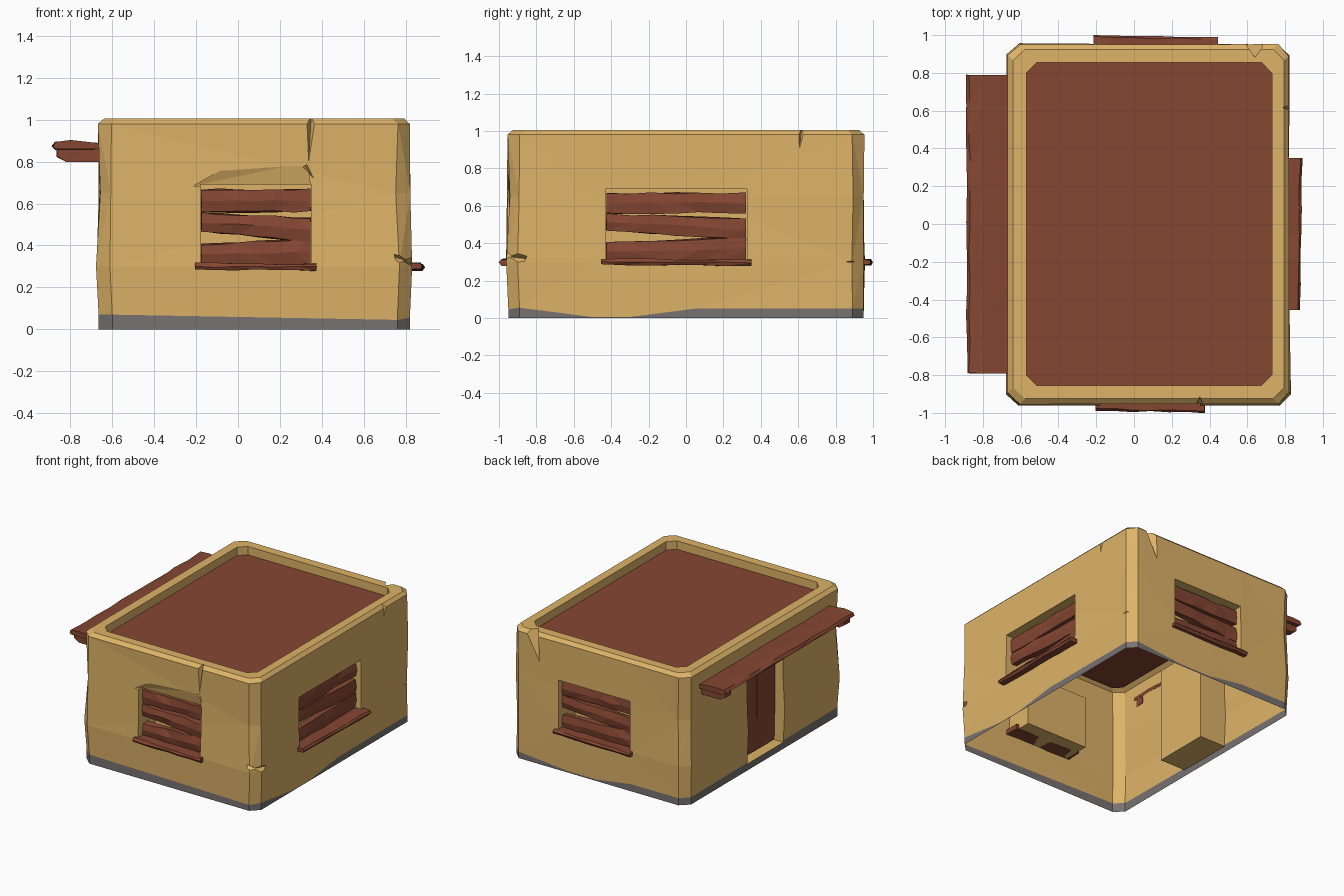
import bpy, bmesh, math, random
from mathutils import Matrix, Vector

random.seed(4)
if "Cube" in bpy.data.objects:
    bpy.data.objects.remove(bpy.data.objects["Cube"])


def material(name, rgb):
    m = bpy.data.materials.new(name)
    m.use_nodes = True
    m.diffuse_color = (*rgb, 1)
    node = next(n for n in m.node_tree.nodes if n.type == 'BSDF_PRINCIPLED')
    node.inputs["Base Color"].default_value = (*rgb, 1)
    node.inputs["Roughness"].default_value = 0.9
    return m


PLASTER = material("sandy plaster", (0.73, 0.45, 0.138))
STONE = material("grey footing", (0.19, 0.17, 0.168))
WOOD = material("red brown wood", (0.236, 0.062, 0.032))


def make_object(name, bm, mats=()):
    bmesh.ops.recalc_face_normals(bm, faces=bm.faces)
    mesh = bpy.data.meshes.new(name)
    bm.to_mesh(mesh)
    bm.free()
    for m in mats:
        mesh.materials.append(m)
    ob = bpy.data.objects.new(name, mesh)
    bpy.context.collection.objects.link(ob)
    return ob


def loft(bm, rings):
    """Closed solid through rings of equal length."""
    rows = [[bm.verts.new(p) for p in r] for r in rings]
    n = len(rows[0])
    faces = []
    for a, b in zip(rows, rows[1:]):
        for i in range(n):
            j = (i + 1) % n
            faces.append(bm.faces.new((a[i], a[j], b[j], b[i])))
    bm.faces.new(rows[0][::-1])
    bm.faces.new(rows[-1])
    return faces


# Each wall has a local frame: u along the wall, d outward, z up
def side(angle):
    rot = Matrix.Rotation(math.radians(angle), 3, 'Z')
    return lambda u, d, z: rot @ Vector((u, -d, z))


FRONT, RIGHT, BACK, LEFT = side(0), side(90), side(180), side(-90)

# Outer wall outline: x, y, height of the footing
OUTLINE = [(-.60, -.95, .07), (.76, -.95, .045), (.82, -.89, .055), (.82, -.5, .005),
           (.82, -.3, .005), (.82, .05, .05), (.82, .89, .05), (.76, .95, .05),
           (.35, .95, .012), (.1, .95, .012), (-.2, .95, .055), (-.60, .95, .055),
           (-.665, .89, .055), (-.665, -.89, .07)]
MID = 0.08
ROOF_Z = 0.94


def outline_ring(z, out=0.0, worn=0.0):
    pts = []
    for x, y, foot in OUTLINE:
        o = out
        if abs(x - MID) > .65 and abs(y) > .85:
            o += random.uniform(-worn, worn)
        pts.append((MID + (x - MID) * (1 + o / .74), y * (1 + o / .95),
                    foot if z is None else z))
    return pts


bm = bmesh.new()
side_faces = loft(bm, [outline_ring(0), outline_ring(None), outline_ring(.3, .004, .012),
                       outline_ring(.65, 0, .01), outline_ring(.98, 0, .005),
                       outline_ring(1.005, -.025)])
for f in side_faces[:len(OUTLINE)]:
    f.material_index = 1
bmesh.ops.triangulate(bm, faces=bm.faces)
walls = make_object("walls", bm, (PLASTER, STONE, WOOD))

cutters = []


def cutter(points):
    b = bmesh.new()
    for p in points:
        b.verts.new(p)
    bmesh.ops.convex_hull(b, input=b.verts)
    ob = make_object("cutter", b)
    ob.hide_render = True
    cutters.append(ob)


def pocket(frame, wall, u0, u1, z0, z1, depth=.2):
    cutter([frame(u, d, z) for u in (u0, u1) for z in (z0, z1)
            for d in (wall - depth, wall + .1)])


def crack(frame, wall, u, z, tip_u, tip_z, width, depth=.04):
    """Wedge notch, wide at (u, z), running out at the tip."""
    across = Vector((tip_z - z, u - tip_u)).normalized() * width
    cutter([frame(u + across.x, wall + .02, z + across.y),
            frame(u - across.x, wall + .02, z - across.y),
            frame(u, wall - depth, z), frame(tip_u, wall + .004, tip_z)])


# Sunken roof with clipped corners
x0, x1, yr, c = -.57, .73, .855, .055
octagon = [(x0 + c, -yr), (x1 - c, -yr), (x1, -yr + c), (x1, yr - c),
           (x1 - c, yr), (x0 + c, yr), (x0, yr - c), (x0, -yr + c)]
cutter([(x, y, z) for x, y in octagon for z in (ROOF_Z, 1.2)])

# Window and door recesses
WINDOWS = [("front", FRONT, .95, -.18, .35, .05),
           ("right", RIGHT, .82, -.43, .325, .07),
           ("back", BACK, .95, -.42, .19, .05)]
for _, frame, wall, u0, u1, _ in WINDOWS:
    pocket(frame, wall, u0, u1, .285, .69)
pocket(LEFT, .665, -.205, .235, .05, .78, .22)

# Worn lintel over the front window, and cracks
cutter([FRONT(u, d, z) for u, d, z in ((-.21, .925, .685), (.345, .925, .685), (-.21, 1, .685),
                                       (.345, 1, .685), (-.08, .952, .76), (.33, .952, .80))])
crack(FRONT, .95, .35, 1.03, .335, .76, .03)
crack(FRONT, .95, .32, .78, .375, .70, .022, .03)
crack(FRONT, .95, .86, .31, .70, .36, .04)
crack(RIGHT, .82, -.97, .33, -.79, .31, .04)
crack(RIGHT, .82, .62, 1.03, .605, .89, .03)
crack(RIGHT, .82, .98, .3, .83, .3, .035)
crack(BACK, .95, -.65, 1.04, -.58, .78, .07, .08)

for ob in cutters:
    mod = walls.modifiers.new("cut", 'BOOLEAN')
    mod.object = ob
    mod.operation = 'DIFFERENCE'
    mod.solver = 'EXACT'
graph = bpy.context.evaluated_depsgraph_get()
result = bpy.data.meshes.new_from_object(walls.evaluated_get(graph))
walls.modifiers.clear()
walls.data = result
for ob in cutters:
    bpy.data.objects.remove(ob)

# Open underside, roof surface coloured by height and direction
bm = bmesh.new()
bm.from_mesh(result)
bmesh.ops.delete(bm, geom=[f for f in bm.faces if all(v.co.z < .002 for v in f.verts)],
                 context='FACES')
for f in bm.faces:
    if f.normal.z > .95 and abs(f.calc_center_median().z - ROOF_Z) < .005:
        f.material_index = 2
bm.to_mesh(result)
bm.free()


def board(name, frame, u0, u1, start, end, parts=6, rough=.006):
    """Rough timber along u, blending between two (d, z) sections."""
    rings = []
    for k in range(parts + 1):
        t = k / parts
        ring = []
        for (d0, z0), (d1, z1) in zip(start, end):
            jig = [random.uniform(-rough, rough) for _ in range(3)]
            along = u0 + (u1 - u0) * t + jig[0] * (2 if 0 < k < parts else .3)
            ring.append(frame(along, d0 + (d1 - d0) * t + jig[1], z0 + (z1 - z0) * t + jig[2]))
        rings.append(ring)
    b = bmesh.new()
    loft(b, rings)
    bmesh.ops.triangulate(b, faces=b.faces)
    return make_object(name, b, (WOOD,))


def slab(back, front, low, high):
    """Section with a slightly raised middle on the outer face."""
    return [(back, low), (front - .01, low), (front, (low + high) / 2),
            (front - .01, high), (back, high)]


# Boarded windows with a sill
for name, frame, wall, u0, u1, reach in WINDOWS:
    b, f = wall - .09, wall - .035
    rows = [("top", .56, .668, .562, .668), ("middle", .468, .557, .418, .53),
            ("bottom", .308, .405, .308, .43)]
    for row, l0, h0, l1, h1 in rows:
        board(f"{name}_window_{row}_board", frame, u0 + .004, u1 - .004,
              slab(b, f, l0, h0), slab(b, f, l1, h1), rough=.005)
    board(f"{name}_window_sill", frame, u0 - .025, u1 + .025,
          slab(wall - .1, wall + reach - .012, .285, .315),
          slab(wall - .1, wall + reach, .28, .312), rough=.004)

# Door of two upright boards
for i, u in enumerate((-.2, .017)):
    section = slab(.55, .6, .055, .775)
    board(f"door_board_{i + 1}", LEFT, u, u + .213, section, section, 4, .004)

# Awning plank on two brackets
plate = [(.662, .858), (.87, .858), (.885, .872), (.87, .89), (.80, .9), (.662, .885)]
board("awning_plank", LEFT, -.79, .79, plate, plate, 10, .005)
for name, u in (("front", .69), ("back", -.76)):
    prop = [(.66, .80), (.82, .80), (.865, .825), (.865, .86), (.66, .86)]
    board(f"awning_{name}_bracket", LEFT, u, u + .07, prop, prop, 1, .003)
